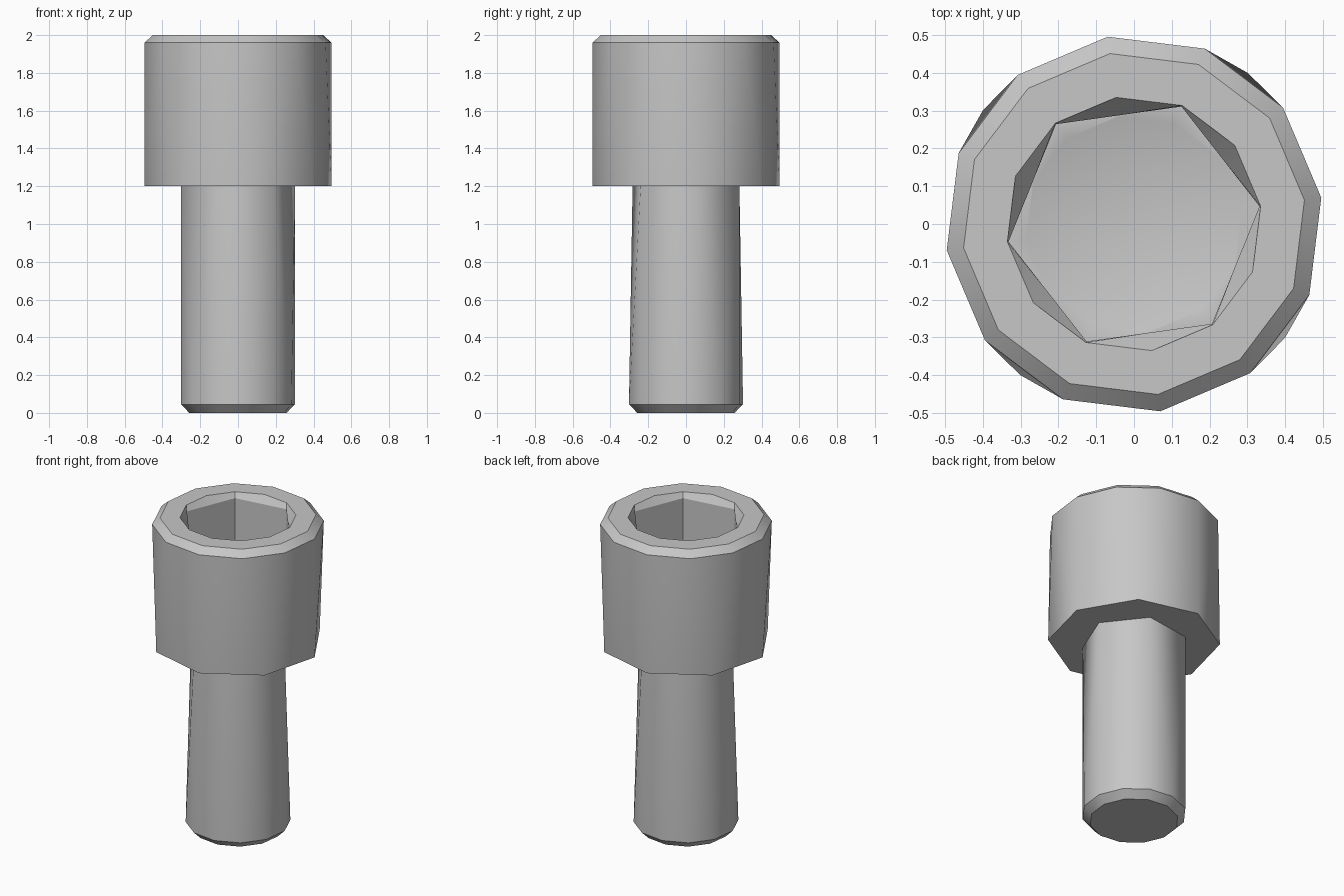
import bpy
import bmesh
from math import cos, sin, pi, radians

cube = bpy.data.objects.get("Cube")
if cube:
    bpy.data.objects.remove(cube)

PHASE = radians(8)          # all rings share this turn about the axis
FLAT = cos(pi / 6)          # hexagon apothem / corner radius

steel = bpy.data.materials.new("grey steel")
steel.use_nodes = True
grey = (0.57, 0.57, 0.57, 1)
steel.diffuse_color = grey
steel.node_tree.nodes["Principled BSDF"].inputs["Base Color"].default_value = grey


def ring(bm, sides, radius, z, mid=1.0):
    """Regular ring; every second corner is scaled by mid."""
    verts = []
    for i in range(sides):
        a = PHASE + 2 * pi * i / sides
        r = radius * (mid if i % 2 else 1)
        verts.append(bm.verts.new((r * cos(a), r * sin(a), z)))
    return verts


def bridge(bm, low, up):
    """Join two rings, stepping along whichever has the nearer next corner."""
    n, m = len(low), len(up)
    if n == m:
        for i in range(n):
            j = (i + 1) % n
            bm.faces.new((low[i], low[j], up[j], up[i]))
        return
    i = j = 0
    while i < n or j < m:
        next_low, next_up = (i + 1) * m, (j + 1) * n
        step_low = next_low < next_up or (next_low == next_up and n < m)
        if j == m or (i < n and step_low):
            bm.faces.new((low[i], low[(i + 1) % n], up[j % m]))
            i += 1
        else:
            bm.faces.new((low[i % n], up[(j + 1) % m], up[j]))
            j += 1


def finish(bm, name):
    mesh = bpy.data.meshes.new(name)
    bm.to_mesh(mesh)
    bm.free()
    mesh.materials.append(steel)
    obj = bpy.data.objects.new(name, mesh)
    bpy.context.collection.objects.link(obj)
    bpy.ops.object.select_all(action="DESELECT")
    obj.select_set(True)
    bpy.context.view_layer.objects.active = obj
    bpy.ops.object.shade_smooth_by_angle(angle=radians(32))


def build(name, sections, cap_start=False, tip=None):
    bm = bmesh.new()
    rings = [ring(bm, *s) for s in sections]
    for low, up in zip(rings, rings[1:]):
        bridge(bm, low, up)
    if cap_start:
        bm.faces.new(rings[0][::-1])
    if tip is not None:
        last = rings[-1]
        point = bm.verts.new((0, 0, tip))
        for i, v in enumerate(last):
            bm.faces.new((v, last[(i + 1) % len(last)], point))
    finish(bm, name)


# Shaft: chamfered round end blending into a hexagonal neck
build("shaft", [
    (12, 0.26, 0),
    (12, 0.305, 0.045),
    (6, 0.305, 1.2),
], cap_start=True)

# Head: underside, outer wall, top chamfer, then down into the hex socket
build("head", [
    (6, 0.305, 1.2),
    (8, 0.5, 1.2),
    (12, 0.5, 1.96),
    (12, 0.455, 2),
    (12, 0.338, 2),
    (12, 0.335, 1.96, FLAT),
    (12, 0.335, 1.6, FLAT),
    (12, 0.287, 1.6),
], tip=1.43)
